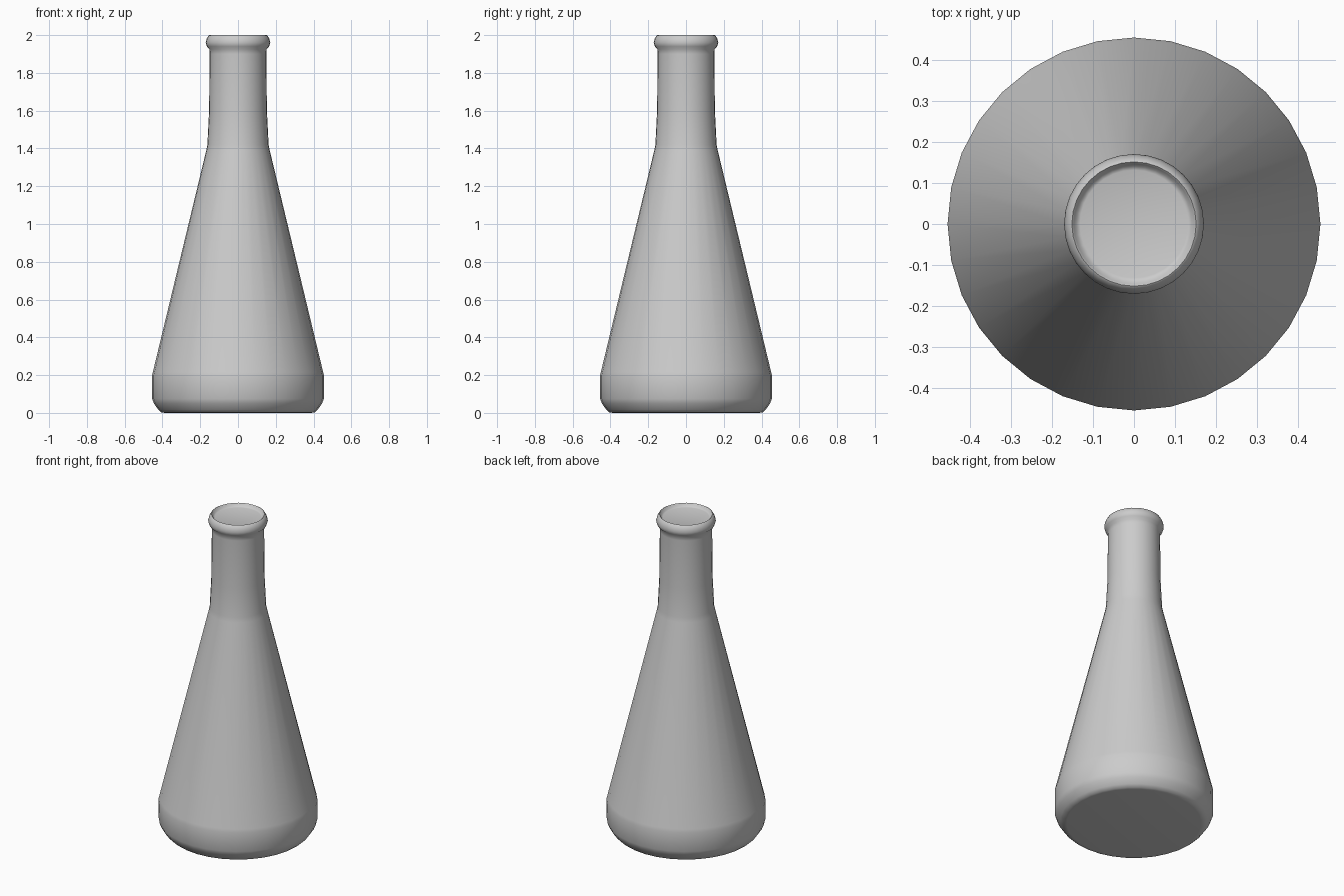
import bpy, bmesh, math

if "Cube" in bpy.data.objects:
    bpy.data.objects.remove(bpy.data.objects["Cube"])

SIDES = 32

# Flask outline as (radius, height), from the base up, over the lip and into the mouth
profile = [
    (0.385, 0.0), (0.405, 0.002), (0.422, 0.017), (0.445, 0.05), (0.455, 0.075),
    (0.456, 0.195), (0.451, 0.215),
    (0.168, 1.39), (0.162, 1.42), (0.153, 1.60), (0.150, 1.90),
    (0.152, 1.925), (0.165, 1.94), (0.171, 1.96), (0.166, 1.98),
    (0.157, 1.997), (0.152, 2.0), (0.147, 1.995), (0.141, 1.982), (0.132, 1.979),
]

bm = bmesh.new()
rings = []
for r, z in profile:
    rings.append([bm.verts.new((r * math.cos(2 * math.pi * i / SIDES),
                                r * math.sin(2 * math.pi * i / SIDES), z))
                  for i in range(SIDES)])

# Side walls
for low, high in zip(rings, rings[1:]):
    for i in range(SIDES):
        j = (i + 1) % SIDES
        bm.faces.new((low[i], low[j], high[j], high[i]))

# Flat base and shallow closed mouth
bm.faces.new(rings[0][::-1])
bm.faces.new(rings[-1])

mesh = bpy.data.meshes.new("conical_flask")
bm.to_mesh(mesh)
bm.free()
flask = bpy.data.objects.new("conical_flask", mesh)
bpy.context.collection.objects.link(flask)

# Smooth shading
bpy.context.view_layer.objects.active = flask
flask.select_set(True)
bpy.ops.object.shade_smooth_by_angle(angle=math.radians(60))
